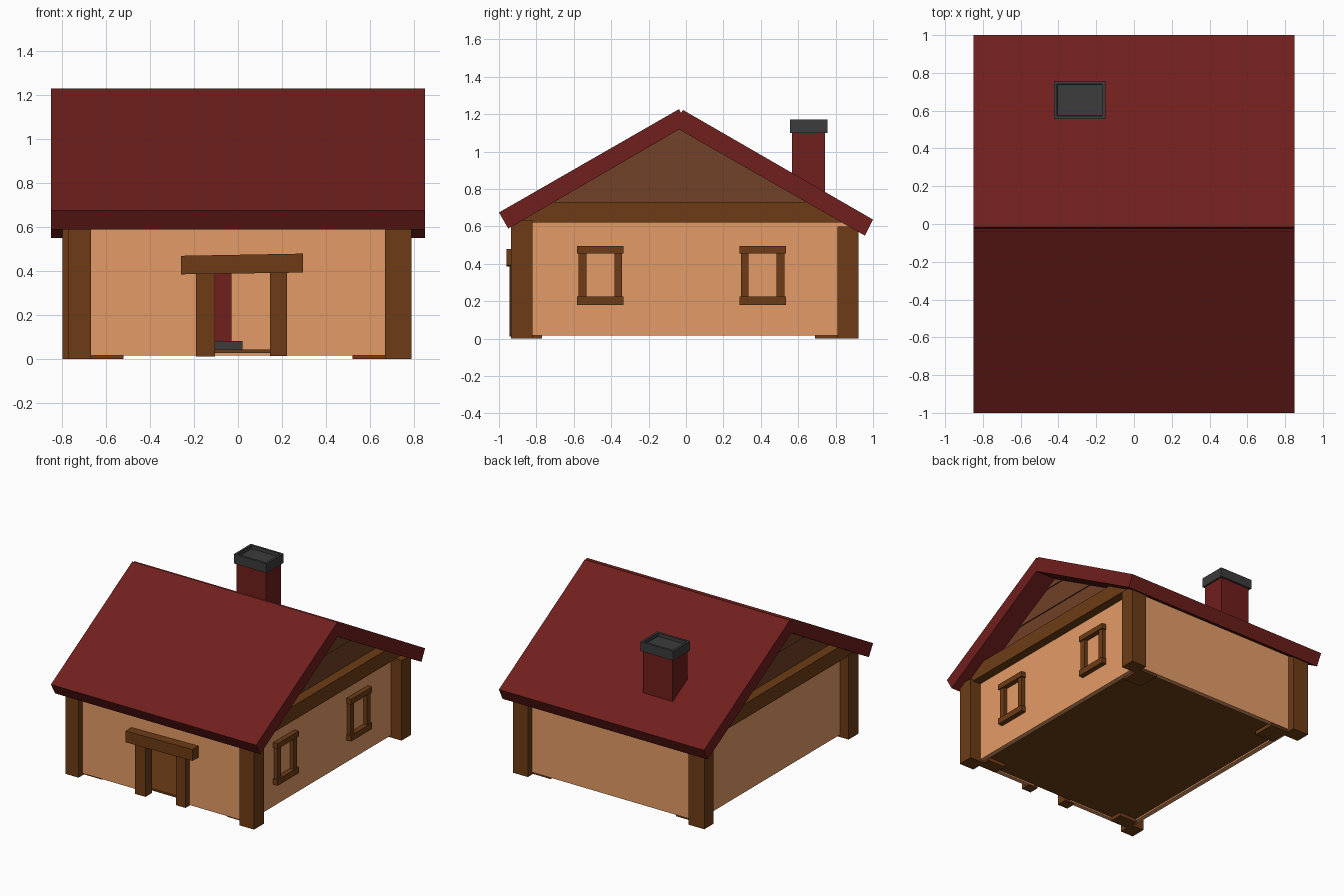
import bpy, bmesh
from mathutils import Vector

if "Cube" in bpy.data.objects:
    bpy.data.objects.remove(bpy.data.objects["Cube"])


def material(name, rgb):
    m = bpy.data.materials.new(name)
    m.diffuse_color = (*rgb, 1)
    m.use_nodes = True
    m.node_tree.nodes["Principled BSDF"].inputs["Base Color"].default_value = m.diffuse_color
    return m


ROOF = material("roof_red", (0.16, 0.014, 0.012))
WALL = material("plaster", (0.78, 0.33, 0.135))
WOOD = material("timber", (0.155, 0.046, 0.008))
PLANK = material("plank", (0.16, 0.052, 0.02))
STONE = material("dark_stone", (0.045, 0.045, 0.045))


def prism(name, pts, a, b, mat, axis="x"):
    """Extrude a profile from a to b: (y, z) points along x, (x, z) along y."""
    bm = bmesh.new()
    put = (lambda p, t: (t, p[0], p[1])) if axis == "x" else (lambda p, t: (p[0], t, p[1]))
    face = bm.faces.new([bm.verts.new(put(p, a)) for p in pts])
    ext = bmesh.ops.extrude_face_region(bm, geom=[face])
    move = Vector((b - a, 0, 0) if axis == "x" else (0, b - a, 0))
    bmesh.ops.translate(bm, vec=move, verts=[v for v in ext["geom"] if isinstance(v, bmesh.types.BMVert)])
    bmesh.ops.recalc_face_normals(bm, faces=bm.faces)
    me = bpy.data.meshes.new(name)
    bm.to_mesh(me)
    bm.free()
    me.materials.append(mat)
    ob = bpy.data.objects.new(name, me)
    bpy.context.collection.objects.link(ob)
    return ob


def box(name, x, y, z, mat):
    return prism(name, [(y[0], z[0]), (y[1], z[0]), (y[1], z[1]), (y[0], z[1])], x[0], x[1], mat)


def under_y(z):
    """Front and back y just inside the roof slab at height z."""
    d = (1.13 - z) / 0.572
    return -0.037 - d, -0.037 + d


# Roof slabs with a small notch along the ridge
prism("roof_front", [(-1.0, 0.674), (-0.95, 0.588), (-0.037, 1.118), (-0.027, 1.205), (-0.037, 1.227)],
      -0.85, 0.85, ROOF)
prism("roof_back", [(1.0, 0.636), (0.957, 0.55), (-0.037, 1.118), (-0.027, 1.205), (-0.016, 1.222)],
      -0.85, 0.85, ROOF)

# Walls, the front one with a doorway
prism("front_wall", [(-0.70, 0.016), (-0.15, 0.016), (-0.15, 0.42), (0.18, 0.42), (0.18, 0.016),
                     (0.70, 0.016), (0.70, 0.64), (-0.70, 0.64)], -0.89, -0.86, WALL, "y")
box("back_wall", (-0.70, 0.70), (0.835, 0.87), (0.016, 0.615), WALL)
box("floor", (-0.67, 0.67), (-0.865, 0.84), (0.027, 0.042), WOOD)

for side, s in (("right", 1), ("left", -1)):
    def mx(a, b):
        return (s * a, s * b)

    box(side + "_wall", mx(0.665, 0.70), (-0.87, 0.85), (0.016, 0.63), WALL)
    # Corner posts outside and inside
    box(side + "_front_post", mx(0.667, 0.788 if s > 0 else 0.773), (-0.935, -0.82), (0, 0.63), WOOD)
    box(side + "_back_post", mx(0.665, 0.788 if s > 0 else 0.797), (0.81, 0.922), (0, 0.60), WOOD)
    box(side + "_inner_front_post", mx(0.52, 0.67), (-0.87, -0.77), (0, 0.62), WOOD)
    box(side + "_inner_back_post", mx(0.52, 0.67), (0.69, 0.86), (0, 0.6), WOOD)
    # Tie beam under the gable
    (f0, b0), (f1, b1) = under_y(0.62), under_y(0.73)
    prism(side + "_gable_beam", [(f0, 0.62), (b0, 0.62), (b1, 0.73), (f1, 0.73)], s * 0.65, s * 0.765, WOOD)
    # Gable planks
    levels = [0.73, 0.9, 1.07, 1.128]
    for i in range(3):
        (f0, b0), (f1, b1) = under_y(levels[i]), under_y(levels[i + 1])
        plank = prism(f"{side}_gable_plank_{i + 1}",
                      [(f0, levels[i]), (b0, levels[i]), (b1, levels[i + 1]), (f1, levels[i + 1])],
                      s * 0.655, s * 0.69, PLANK)
        for v in plank.data.vertices:  # lean the top inward
            if v.co.z > levels[i] + 0.01:
                v.co.x -= s * 0.008

# Window frames on the right wall
for n, y in (("front", -0.458), ("back", 0.41)):
    box(n + "_window_top", (0.65, 0.737), (y - 0.125, y + 0.125), (0.455, 0.495), WOOD)
    box(n + "_window_sill", (0.65, 0.737), (y - 0.125, y + 0.125), (0.18, 0.225), WOOD)
    for k, a in (("left", -0.117), ("right", 0.075)):
        box(f"{n}_window_{k}_jamb", (0.655, 0.728), (y + a, y + a + 0.042), (0.225, 0.455), WOOD)

# Door frame
box("door_left_post", (-0.19, -0.105), (-0.945, -0.865), (0.01, 0.39), WOOD)
box("door_right_post", (0.145, 0.223), (-0.94, -0.865), (0.013, 0.39), WOOD)
lintel = [(-0.26, 0.384), (0.295, 0.392), (0.295, 0.478), (-0.26, 0.468)]
prism("door_lintel", lintel, -0.96, -0.885, WOOD, "y")

# Hearth, fireplace and chimney
box("hearth", (-0.59, 0.02), (0.42, 0.84), (0.042, 0.08), STONE)
box("fireplace", (-0.54, -0.03), (0.5, 0.84), (0.08, 0.5), ROOF)
box("chimney", (-0.41, -0.165), (0.567, 0.743), (0.5, 1.14), ROOF)

# Chimney cap with a recessed top
cap = box("chimney_cap", (-0.424, -0.152), (0.556, 0.757), (1.1, 1.17), STONE)
bm = bmesh.new()
bm.from_mesh(cap.data)
bm.normal_update()
top = max(bm.faces, key=lambda f: f.normal.z)
bmesh.ops.inset_region(bm, faces=[top], thickness=0.024)
bmesh.ops.inset_region(bm, faces=[top], thickness=0.002)
bmesh.ops.translate(bm, vec=(0, 0, -0.025), verts=top.verts)
bm.to_mesh(cap.data)
bm.free()
